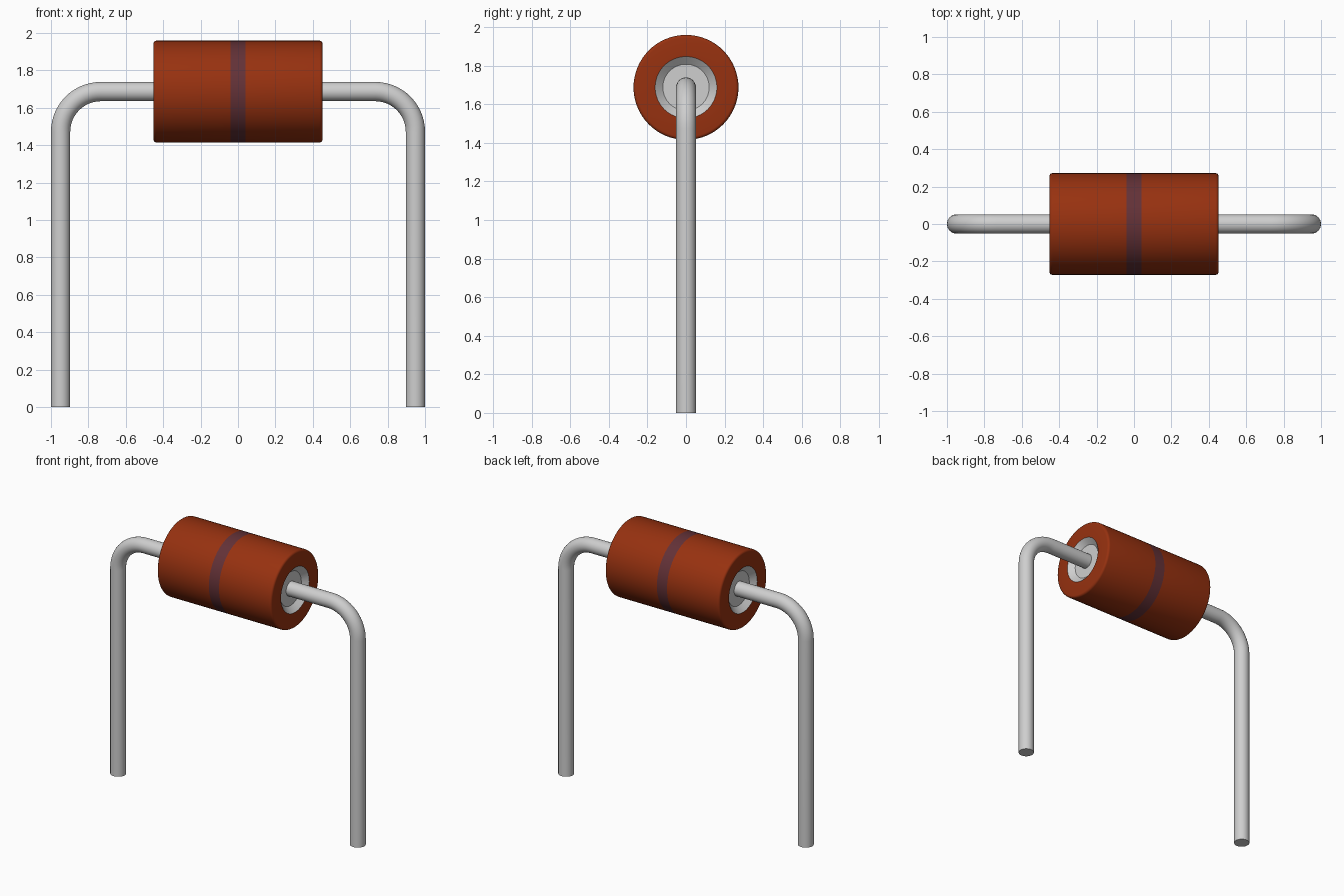
import bpy, bmesh, math
from mathutils import Vector

cube = bpy.data.objects.get("Cube")
if cube:
    bpy.data.objects.remove(cube, do_unlink=True)

AXIS_Z = 1.687      # height of the body axis
BODY_R = 0.272
HALF = 0.452        # half length of the body
LEAD_R = 0.0515
LEG_X = 1.0 - LEAD_R
BEND_R = 0.215


def material(name, rgb, rough=0.5):
    m = bpy.data.materials.new(name)
    m.use_nodes = True
    m.diffuse_color = (*rgb, 1)
    bsdf = m.node_tree.nodes["Principled BSDF"]
    bsdf.inputs["Base Color"].default_value = (*rgb, 1)
    bsdf.inputs["Roughness"].default_value = rough
    return m


RED = material("brick red coating", (0.31, 0.031, 0.005))
PURPLE = material("purple band", (0.125, 0.031, 0.038))
GREY = material("light grey metal", (0.62, 0.62, 0.62), 0.35)


def finish(name, bm, mats):
    bmesh.ops.recalc_face_normals(bm, faces=bm.faces)
    me = bpy.data.meshes.new(name)
    bm.to_mesh(me)
    bm.free()
    for m in mats:
        me.materials.append(m)
    ob = bpy.data.objects.new(name, me)
    bpy.context.collection.objects.link(ob)
    bpy.ops.object.select_all(action='DESELECT')
    ob.select_set(True)
    bpy.context.view_layer.objects.active = ob
    bpy.ops.object.shade_smooth_by_angle(angle=math.radians(35))
    return ob


def skin(bm, rings):
    """Bridge successive rings and cap both ends."""
    n = len(rings[0])
    for a, b in zip(rings, rings[1:]):
        for i in range(n):
            j = (i + 1) % n
            bm.faces.new((a[i], a[j], b[j], b[i]))
    bm.faces.new(rings[0])
    bm.faces.new(rings[-1])


# Body: lathed about x, with rounded rims and a tapered recess at each end
bev = 0.016
half = [(0.04, BODY_R)]
for k in range(5):
    a = math.pi / 2 * (1 - k / 4)
    half.append((HALF - bev + bev * math.cos(a), BODY_R - bev + bev * math.sin(a)))
half += [(HALF, 0.16), (HALF - 0.035, 0.12)]
profile = [(-x, r) for x, r in reversed(half)] + half

bm = bmesh.new()
SEG = 64
rings = []
for x, r in profile:
    rings.append([bm.verts.new((x, r * math.cos(2 * math.pi * i / SEG),
                                AXIS_Z + r * math.sin(2 * math.pi * i / SEG)))
                  for i in range(SEG)])
skin(bm, rings)

# Centre band is purple, end recesses are grey, the rest is red
for f in bm.faces:
    radius = max(math.hypot(v.co.y, v.co.z - AXIS_Z) for v in f.verts)
    if radius < 0.17:
        f.material_index = 2
    elif max(abs(v.co.x) for v in f.verts) < 0.05:
        f.material_index = 1
finish("body", bm, [RED, PURPLE, GREY])


# Leads: round wire leaving the recess, bending down to the ground
def lead(name, side):
    path = [(0.39, AXIS_Z, 0.0)]           # x, z, bend angle
    steps = 14
    for k in range(steps + 1):
        a = math.pi / 2 * k / steps
        path.append((LEG_X - BEND_R + BEND_R * math.sin(a),
                     AXIS_Z - BEND_R + BEND_R * math.cos(a), a))
    path.append((LEG_X, 0.0, math.pi / 2))
    bm = bmesh.new()
    n = 32
    rings = []
    for x, z, a in path:
        out = Vector((math.sin(a), 0, math.cos(a)))
        ring = []
        for i in range(n):
            t = 2 * math.pi * i / n
            p = Vector((x, 0, z)) + LEAD_R * (out * math.cos(t) + Vector((0, math.sin(t), 0)))
            p.x *= side
            ring.append(bm.verts.new(p))
        rings.append(ring)
    skin(bm, rings)
    finish(name, bm, [GREY])


lead("left_lead", 1)
lead("right_lead", -1)
